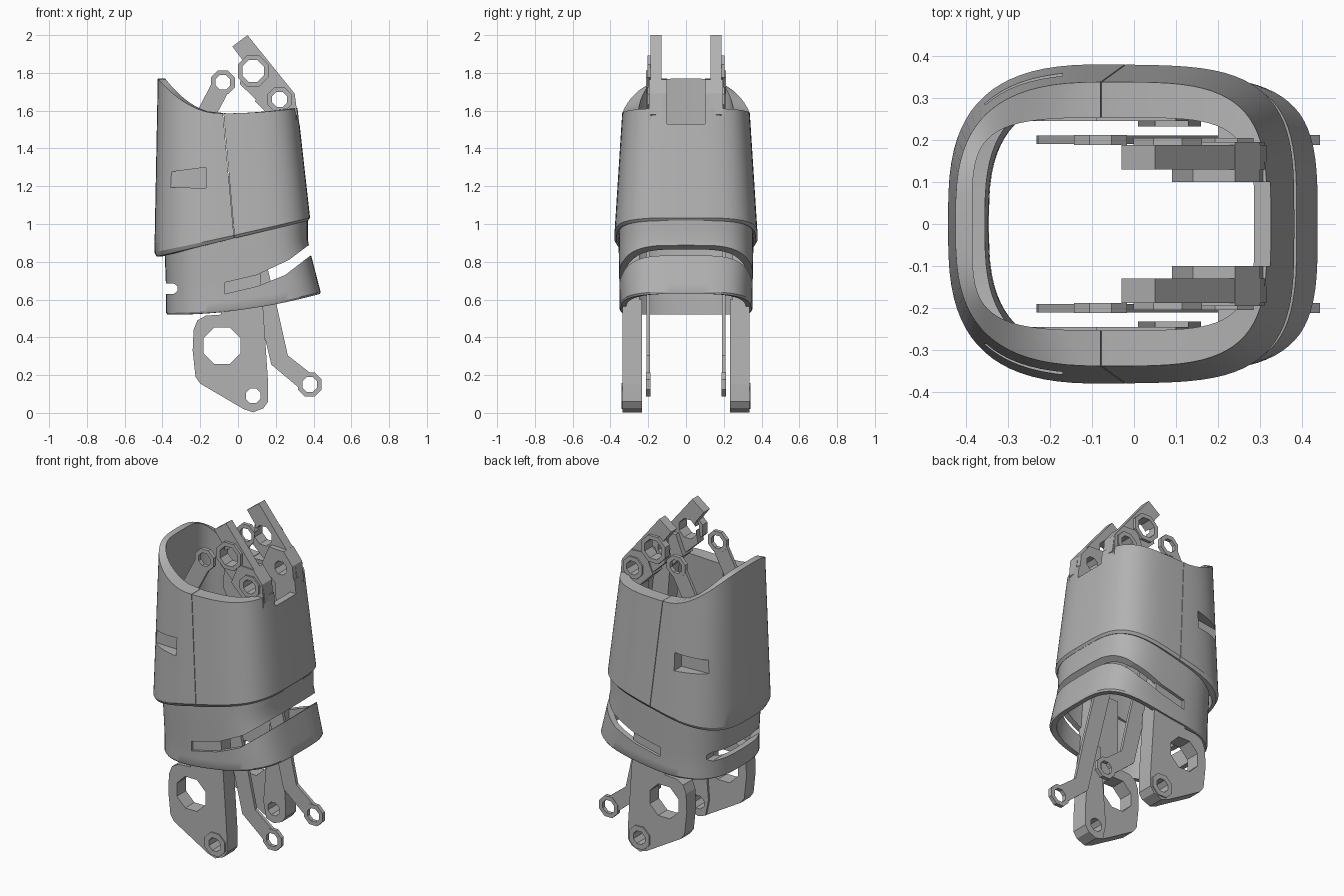
import bpy, bmesh, math
from mathutils import Vector

cube = bpy.data.objects.get("Cube")
if cube:
    bpy.data.objects.remove(cube)

grey = bpy.data.materials.new("plain grey")
grey.use_nodes = True
colour = (0.45, 0.45, 0.45, 1)
grey.diffuse_color = colour
grey.node_tree.nodes["Principled BSDF"].inputs["Base Color"].default_value = colour


def finish(bm, name):
    bmesh.ops.recalc_face_normals(bm, faces=bm.faces)
    mesh = bpy.data.meshes.new(name)
    bm.to_mesh(mesh)
    bm.free()
    mesh.materials.append(grey)
    obj = bpy.data.objects.new(name, mesh)
    bpy.context.collection.objects.link(obj)
    return obj


def activate(obj):
    bpy.ops.object.select_all(action='DESELECT')
    obj.select_set(True)
    bpy.context.view_layer.objects.active = obj


def cut(obj, cutters):
    for c in cutters:
        c.hide_render = True
        mod = obj.modifiers.new("cut", 'BOOLEAN')
        mod.operation, mod.solver, mod.object = 'DIFFERENCE', 'EXACT', c
        activate(obj)
        bpy.ops.object.modifier_apply(modifier=mod.name)
        bpy.data.objects.remove(c)


def smooth(obj):
    activate(obj)
    bpy.ops.object.shade_smooth_by_angle(angle=math.radians(30))


def prism(name, outline, y0, y1):
    """Extrude an outline in the x-z plane along y."""
    bm = bmesh.new()
    face = bm.faces.new([bm.verts.new((x, y0, z)) for x, z in outline])
    ext = bmesh.ops.extrude_face_region(bm, geom=[face])
    verts = [v for v in ext["geom"] if isinstance(v, bmesh.types.BMVert)]
    bmesh.ops.translate(bm, verts=verts, vec=(0, y1 - y0, 0))
    return finish(bm, name)


def octagon(x, z, r):
    return [(x + r * math.cos((i + .5) * math.pi / 4), z + r * math.sin((i + .5) * math.pi / 4))
            for i in range(8)]


def plate(name, pieces, holes):
    """Join several prisms (outline, y0, y1), all pierced by the same holes."""
    parts = []
    for outline, y0, y1 in pieces:
        part = prism(name, outline, y0, y1)
        cut(part, [prism("hole_cutter", octagon(*h), -1, 1) for h in holes])
        parts.append(part)
    activate(parts[0])
    for p in parts:
        p.select_set(True)
    bpy.ops.object.join()


def strip(path, width):
    """Outline of a bent bar following a path."""
    pts = [Vector(p) for p in path]
    left, right = [], []
    for i, p in enumerate(pts):
        d = (pts[min(i + 1, len(pts) - 1)] - pts[max(i - 1, 0)]).normalized()
        n = Vector((-d.y, d.x)) * width / 2
        left.append(tuple(p + n))
        right.append(tuple(p - n))
    return left + right[::-1]


def tube(name, profile, bottom, top, wall_x, wall_y, inner_power, lip, sides=80, levels=8):
    """Rounded-square sleeve, squarer towards +x, with its own wall thickness along x and y."""
    bm = bmesh.new()

    def ring(t, off_x, off_y, powers):
        verts = []
        for i in range(sides):
            a = 2 * math.pi * i / sides
            c, s = math.cos(a), math.sin(a)
            power = 2 / powers[c > 0]
            u = math.copysign(abs(c) ** power, c)
            v = math.copysign(abs(s) ** power, s)
            x = -0.03 + 0.41 * u
            z = bottom(x) * (1 - t) + top(x) * t
            x0, x1, ry = profile(z)
            x0, x1, ry = x0 + off_x, x1 - off_x, ry - off_y
            verts.append(bm.verts.new(((x0 + x1) / 2 + (x1 - x0) / 2 * u, ry * v, z)))
        return verts

    steps = [0, 0.025] + [k / levels for k in range(1, levels + 1)]
    rings = []
    for t in steps:
        inset = lip if t == 0 else 0
        rings.append(ring(t, inset, inset, (3, 3.6)))
    rings += [ring(t, wall_x, wall_y, inner_power) for t in reversed(steps)]
    for a, b in zip(rings, rings[1:] + rings[:1]):
        for i in range(sides):
            j = (i + 1) % sides
            bm.faces.new((a[i], a[j], b[j], b[i]))
    return finish(bm, name)


# Upper sleeve: tapered, slanted at the bottom, swept rim at the top
def sleeve_profile(z):
    return (-0.443 + 0.018 * (z - 0.83) / 0.93,
            0.383 - 0.065 * (z - 1.02) / 0.58,
            0.382 - 0.045 * (z - 0.9) / 0.7)


def sleeve_bottom(x):
    return 0.93 + 0.232 * x


def sleeve_top(x):
    if x < -0.07:
        return 1.585 + 0.175 * ((x + 0.07) / 0.36) ** 2
    return 1.585 + 0.02 * ((x + 0.07) / 0.38) ** 2


sleeve = tube("upper_sleeve", sleeve_profile, sleeve_bottom, sleeve_top,
              0.04, 0.085, (4.5, 4.5), 0.012)
slot = [(-.17, 1.19), (-.17, 1.30), (-.36, 1.275), (-.39, 1.255), (-.40, 1.225), (-.385, 1.195)]
seam = [(-.090, 1.7), (-.087, 1.7), (-.011, .85), (-.014, .85)]
notch = [(.15, 1.53), (.6, 1.53), (.6, 1.9), (.15, 1.9)]
cut(sleeve, [prism("front_slot_cutter", slot, -1, -.285),
             prism("back_slot_cutter", slot, .285, 1),
             prism("seam_cutter", seam, -1, 1),
             prism("notch_cutter", notch, -.1, .1)])
smooth(sleeve)


# Lower collar: flares towards +x, with wraparound slots
def collar_profile(z):
    flare = min(max((0.9 - z) / 0.27, 0), 1)
    return -0.39 + 0.01 * flare, 0.37 + 0.07 * flare, 0.357 - 0.005 * flare


collar = tube("lower_collar", collar_profile,
              lambda x: 0.52 + 0.11 * ((x + 0.44) / 0.82) ** 2,
              lambda x: 1.0 + 0.232 * x, 0.035, 0.035, (3, 3.6), 0.006)
long_slot = [(-.07, .63), (.1, .67), (.25, .73), (.38, .83), (.6, .95),
             (.6, 1.0), (.37, .885), (.27, .81), (.1, .73), (-.07, .69)]
end_slot = [(-.6, .63), (-.34, .63), (-.32, .645), (-.32, .67), (-.34, .685), (-.6, .685)]
cut(collar, [prism("long_slot_cutter", long_slot, -1, 1),
             prism("end_slot_cutter", end_slot, -1, 1)])
smooth(collar)

# Paired parts on both sides
lug_outline = [(-.17, .515), (-.215, .49), (-.235, .44), (-.24, .33), (-.225, .19), (-.2, .155),
               (.03, .02), (.08, .003), (.135, .025), (.16, .06), (.16, .15),
               (.13, .6), (.1, .95), (-.09, .95), (-.09, .52)]
rib_outline = [(.03, .02), (.08, .003), (.135, .025), (.16, .06), (.16, .15), (.13, .6), (.05, .6), (.01, .12)]
link_path = [(-.08, 1.75), (-.18, 1.56), (-.185, 1.4), (.06, .95), (.158, .55), (.22, .28), (.38, .15)]
arm_outline = [(-.03, 1.94), (.05, 2.0), (.30, 1.69), (.315, 1.58), (.28, 1.55),
               (.2, 1.56), (.01, 1.74), (.03, 1.86)]
base_outline = [(.09, 1.65), (.14, 1.77), (.24, 1.765), (.30, 1.69), (.31, 1.58),
                (.31, 1.3), (.25, 1.2), (.2, 1.3), (.18, 1.56)]

for side, s in (("front", -1), ("back", 1)):
    # Lower lug with a large and a small bore
    plate(side + "_lower_lug",
          [(lug_outline, .245 * s, .335 * s), (rib_outline, .232 * s, .25 * s),
           (octagon(.08, .09, .075), .3 * s, .342 * s)],
          [(-.085, .355, .105), (.08, .09, .042)])
    # Long bent link running through the sleeve
    plate(side + "_link",
          [(strip(link_path, .1), .19 * s, .21 * s),
           (octagon(-.08, 1.75, .068), .188 * s, .212 * s),
           (octagon(.38, .15, .068), .188 * s, .212 * s)],
          [(-.08, 1.75, .042), (.38, .15, .042)])
    # Upper bracket with a thicker foot and raised bosses
    plate(side + "_upper_bracket",
          [(arm_outline, .13 * s, .188 * s), (base_outline, .1 * s, .195 * s),
           (octagon(.08, 1.81, .088), .16 * s, .205 * s),
           (octagon(.22, 1.66, .07), .16 * s, .205 * s)],
          [(.08, 1.81, .062), (.22, 1.66, .043)])
    # Web tying the bracket to the sleeve wall
    prism(side + "_bracket_web", [(.2, 1.4), (.28, 1.4), (.275, 1.575), (.2, 1.57)], .19 * s, .255 * s)
